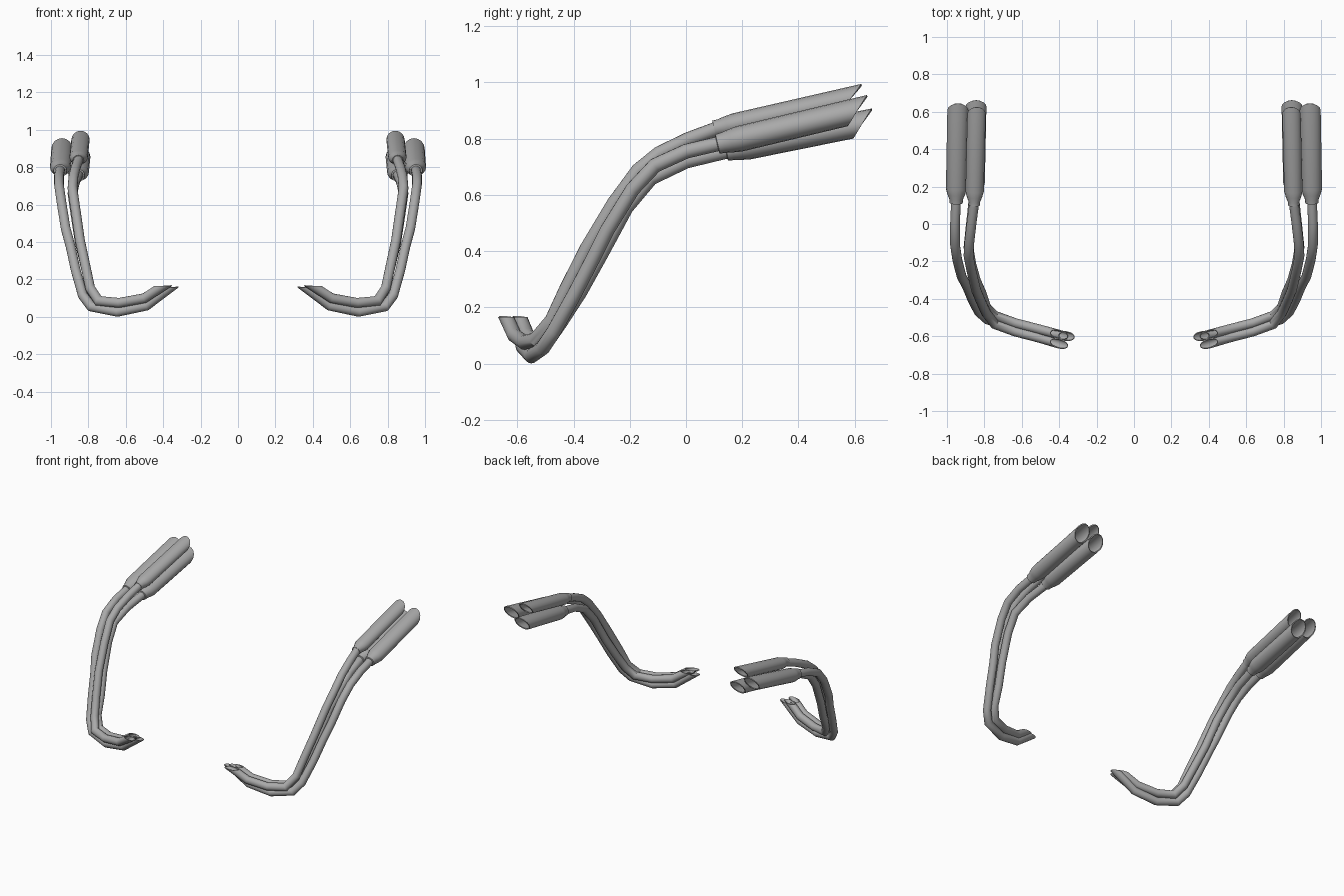
import bpy
import bmesh
from math import cos, sin, tau
from mathutils import Vector

default_cube = bpy.data.objects.get("Cube")
if default_cube:
    bpy.data.objects.remove(default_cube, do_unlink=True)

SIDES = 16
PIPE_RADIUS = 0.026
UP = Vector((0, 0, 1))
TIP_CUT = Vector((0, 0.093, -0.068)).normalized()  # slash cut of the outlets

steel = bpy.data.materials.new("brushed_steel")
steel.use_nodes = True
steel.diffuse_color = (0.4, 0.4, 0.4, 1)
steel.node_tree.nodes["Principled BSDF"].inputs["Base Color"].default_value = (0.4, 0.4, 0.4, 1)


def ellipse(centre, axis, width, height):
    """Ring of points around an axis, with its width kept level."""
    side = axis.cross(UP).normalized()
    top = side.cross(axis)
    # side x top points back along the axis, so run the ring the other way
    return [centre + side * width * cos(tau * i / SIDES) + top * height * -sin(tau * i / SIDES)
            for i in range(SIDES)]


def slide(ring, direction, point, normal):
    """Move a ring along a direction until it lies in a plane."""
    return [p + direction * ((point - p).dot(normal) / direction.dot(normal)) for p in ring]


def loft(name, rings, wall):
    """Skin the rings, give the tube a wall, mirror it to the other side."""
    bm = bmesh.new()
    loops = [[bm.verts.new(p) for p in ring] for ring in rings]
    for a, b in zip(loops, loops[1:]):
        for i in range(SIDES):
            j = (i + 1) % SIDES
            bm.faces.new((a[i], a[j], b[j], b[i]))
    bmesh.ops.recalc_face_normals(bm, faces=bm.faces)
    # make sure the open tube faces outwards
    bm.faces.ensure_lookup_table()
    face = bm.faces[0]
    middle = sum((v.co for v in loops[0] + loops[1]), Vector()) / (2 * SIDES)
    if face.normal.dot(face.calc_center_median() - middle) < 0:
        bmesh.ops.reverse_faces(bm, faces=bm.faces)
    mesh = bpy.data.meshes.new(name)
    bm.to_mesh(mesh)
    bm.free()
    mesh.materials.append(steel)
    obj = bpy.data.objects.new(name, mesh)
    bpy.context.collection.objects.link(obj)
    shell = obj.modifiers.new("wall", "SOLIDIFY")
    shell.thickness = wall
    shell.offset = -1
    obj.modifiers.new("other_side", "MIRROR").use_mirror_merge = False
    bpy.ops.object.select_all(action="DESELECT")
    obj.select_set(True)
    bpy.context.view_layer.objects.active = obj
    bpy.ops.object.convert(target="MESH")
    bpy.ops.object.shade_smooth_by_angle(angle=0.7)


def pipe(name, path):
    """Mitred tube along a path, with a level cut at the engine end."""
    points = [Vector(p) for p in path]
    steps = [(b - a).normalized() for a, b in zip(points, points[1:])]
    ring = ellipse(points[0], steps[0], PIPE_RADIUS, PIPE_RADIUS)
    rings = [slide(ring, steps[0], points[0], UP)]
    for i, step in enumerate(steps):
        following = steps[min(i + 1, len(steps) - 1)]
        rings.append(slide(rings[-1], step, points[i + 1], (step + following).normalized()))
    loft(name, rings, 0.005)


def muffler(name, start, end):
    """Collar, flare and straight oval body ending in a slash cut."""
    start, end = Vector(start), Vector(end)
    axis = (end - start).normalized()
    profile = [(0, 0.027, 0.027), (0, 0.03, 0.03), (0.018, 0.03, 0.03),
               (0.045, 0.041, 0.035), (0.075, 0.049, 0.039)]
    rings = [ellipse(start + axis * d, axis, w, h) for d, w, h in profile]
    rings.append(slide(rings[-1], axis, end, TIP_CUT))
    loft(name, rings, 0.007)


# Upper inner pipe, frontmost at the engine end
pipe("upper_pipe", [
    (.4, -.64, .165), (.5, -.61, .1), (.635, -.575, .075), (.745, -.535, .085),
    (.79, -.477, .153), (.815, -.423, .27), (.845, -.352, .41), (.868, -.256, .57),
    (.885, -.17, .687), (.88, -.096, .747), (.868, .007, .797), (.853, .12, .839)])
muffler("upper_muffler", (.854, .1, .835), (.842, .589, .947))

# Outer pipe, lowest under the engine
pipe("outer_pipe", [
    (.36, -.6, .158), (.49, -.58, .06), (.645, -.55, .027), (.785, -.51, .055),
    (.83, -.47, .115), (.868, -.395, .25), (.895, -.33, .375), (.922, -.28, .475),
    (.945, -.19, .62), (.957, -.11, .705), (.957, 0, .755), (.951, .135, .787)])
muffler("outer_muffler", (.951, .117, .782), (.942, .61, .9))

# Lower inner pipe, rearmost
pipe("lower_pipe", [
    (.4, -.592, .165), (.5, -.565, .1), (.635, -.53, .075), (.745, -.49, .085),
    (.79, -.445, .15), (.812, -.377, .255), (.845, -.302, .39), (.87, -.213, .555),
    (.885, -.125, .66), (.872, 0, .72), (.854, .165, .76)])
muffler("lower_muffler", (.855, .148, .757), (.845, .628, .854))
